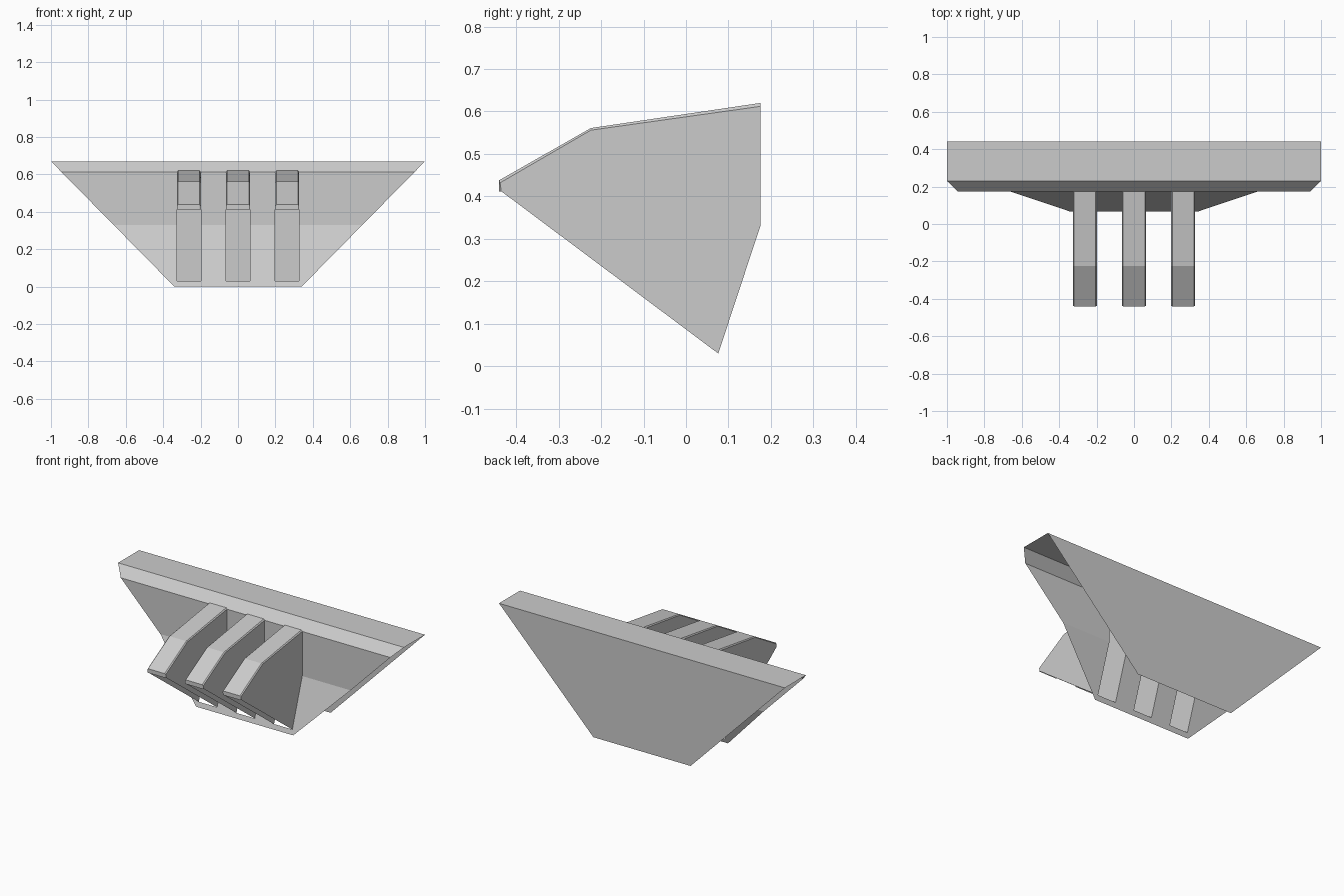
import bpy, bmesh

if "Cube" in bpy.data.objects:
    bpy.data.objects.remove(bpy.data.objects["Cube"])

grey = bpy.data.materials.new("light_grey")
grey.diffuse_color = (0.6, 0.6, 0.6, 1)
grey.use_nodes = True
grey.node_tree.nodes["Principled BSDF"].inputs["Base Color"].default_value = grey.diffuse_color

FIN_X = (-0.263, 0.0, 0.263)
HALF = 0.064          # half width of a fin
TOP_HALF = 0.058      # half width of its raised top strip


def finish(name, bm):
    mesh = bpy.data.meshes.new(name)
    bm.to_mesh(mesh)
    bm.free()
    mesh.materials.append(grey)
    obj = bpy.data.objects.new(name, mesh)
    bpy.context.collection.objects.link(obj)
    return obj


def skin(bm, rows, skip=lambda r, c: False):
    """Bridge equal-length rows of points with quads."""
    v = [[bm.verts.new(p) for p in row] for row in rows]
    for r in range(len(v) - 1):
        for c in range(len(v[r]) - 1):
            if not skip(r, c):
                bm.faces.new((v[r][c], v[r + 1][c], v[r + 1][c + 1], v[r][c + 1]))
    return v


# Hull: folded sheet with open ends and bottom, tapering towards the base
profile = [(0.44, 0), (0.44, 0.67), (0.23, 0.67), (0.175, 0.612),
           (0.175, 0.33), (0.076, 0.03), (0.066, 0)]
fin_edges = [x + s * HALF for x in FIN_X for s in (-1, 1)]
rows = []
for y, z in profile:
    w = 0.34 + 0.66 * z / 0.67
    rows.append([(x, y, z) for x in [-w] + fin_edges + [w]])
bm = bmesh.new()
# openings behind the fins
skin(bm, rows, lambda r, c: r in (3, 4) and c in (1, 3, 5))
finish("hull", bm)

# Fins: hollow, open below and behind, with a thin chamfer along the top
side_line = [(0.175, 0.612), (-0.224, 0.556), (-0.438, 0.432), (-0.435, 0.412)]
top_line = [(0.175, 0.62), (-0.224, 0.561), (-0.44, 0.438), (-0.44, 0.412)]
back_line = [(0.076, 0.03), (0.175, 0.33)]
for i, cx in enumerate(FIN_X):
    bm = bmesh.new()
    rows = []
    for (sy, sz), (ty, tz) in zip(side_line, top_line):
        rows.append([(cx - HALF, sy, sz), (cx - TOP_HALF, ty, tz),
                     (cx + TOP_HALF, ty, tz), (cx + HALF, sy, sz)])
    v = skin(bm, rows)
    # side walls
    for col, s in ((0, -1), (3, 1)):
        loop = [row[col] for row in v]
        loop += [bm.verts.new((cx + s * HALF, y, z)) for y, z in back_line]
        bm.faces.new(loop if s < 0 else loop[::-1])
    bm.normal_update()
    finish("fin_%d" % (i + 1), bm)
